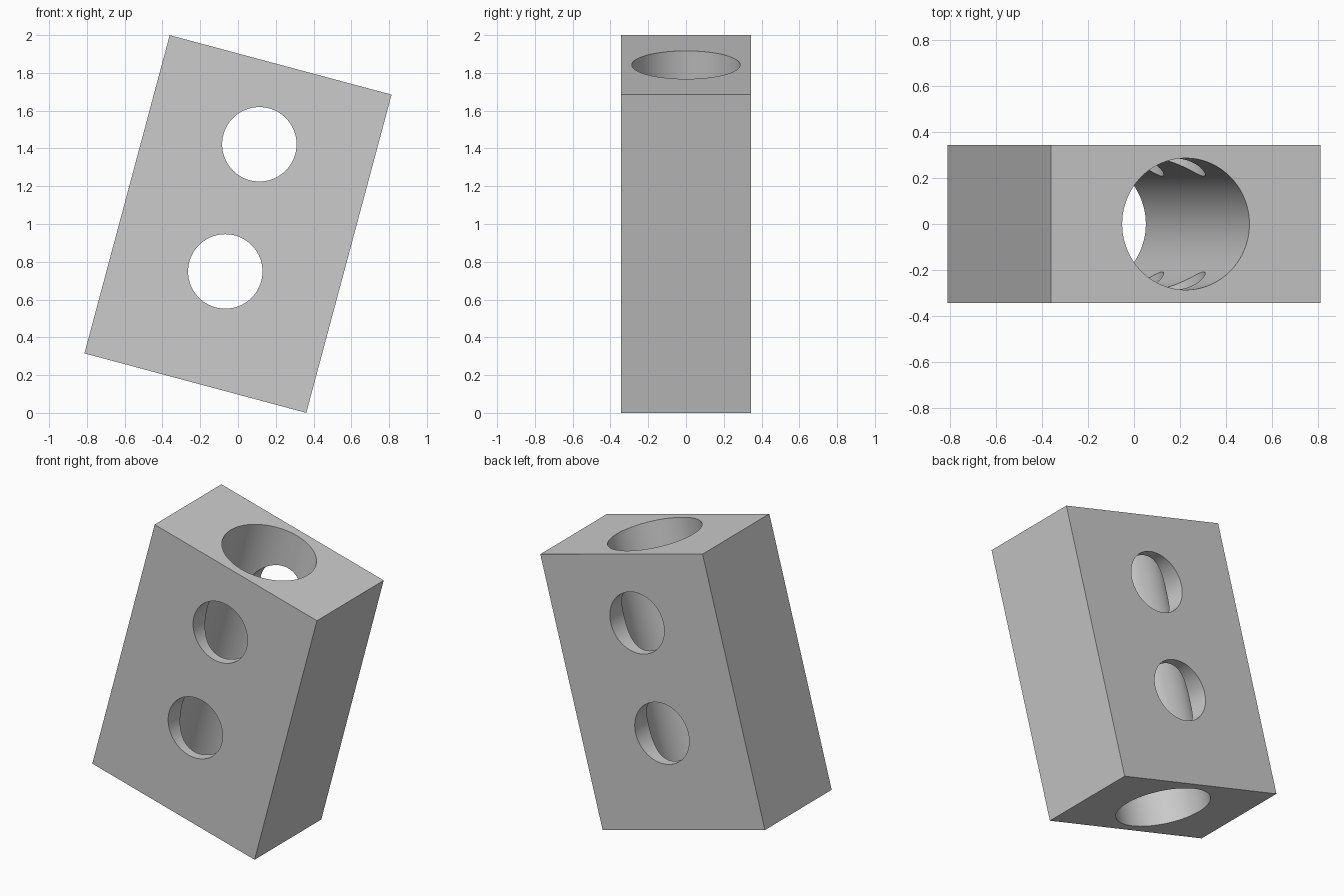
import bpy
import math

WIDTH, DEPTH, HEIGHT = 1.216, 0.69, 1.744
TILT = math.radians(15)
CENTRE = (0, 0, 1)

cube = bpy.data.objects.get("Cube")
if cube:
    bpy.data.objects.remove(cube, do_unlink=True)

grey = bpy.data.materials.new("plain grey")
grey.use_nodes = True
colour = (0.6, 0.6, 0.6, 1)
grey.diffuse_color = colour
grey.node_tree.nodes["Principled BSDF"].inputs["Base Color"].default_value = colour


def cylinder(name, radius, length, location=(0, 0, 0), rotation=(0, 0, 0)):
    bpy.ops.mesh.primitive_cylinder_add(vertices=96, radius=radius, depth=length,
                                        location=location, rotation=rotation)
    obj = bpy.context.object
    obj.name = name
    obj.data.materials.append(grey)
    return obj


# Rectangular block
bpy.ops.mesh.primitive_cube_add(size=1)
block = bpy.context.object
block.name = "drilled_block"
block.scale = (WIDTH, DEPTH, HEIGHT)
bpy.ops.object.transform_apply(location=False, rotation=False, scale=True)
block.data.materials.append(grey)

# Long bore through the ends, two cross holes through the front and back
cutters = [cylinder("long_bore_cutter", 0.287, HEIGHT + 0.4)]
for label, height in (("upper", 0.437), ("lower", -0.26)):
    cutters.append(cylinder(label + "_cross_hole_cutter", 0.197, DEPTH + 0.4,
                            (0, 0, height), (math.pi / 2, 0, 0)))

# Cut the holes
bpy.context.view_layer.objects.active = block
for cutter in cutters:
    cut = block.modifiers.new(cutter.name, 'BOOLEAN')
    cut.operation = 'DIFFERENCE'
    cut.solver = 'EXACT'
    cut.object = cutter
    bpy.ops.object.modifier_apply(modifier=cut.name)
for cutter in cutters:
    bpy.data.objects.remove(cutter, do_unlink=True)

# Smooth hole walls with sharp rims, then lean the block to its left
bpy.ops.object.select_all(action='DESELECT')
block.select_set(True)
bpy.ops.object.shade_smooth_by_angle(angle=math.radians(20))
block.location = CENTRE
block.rotation_euler = (0, TILT, 0)
